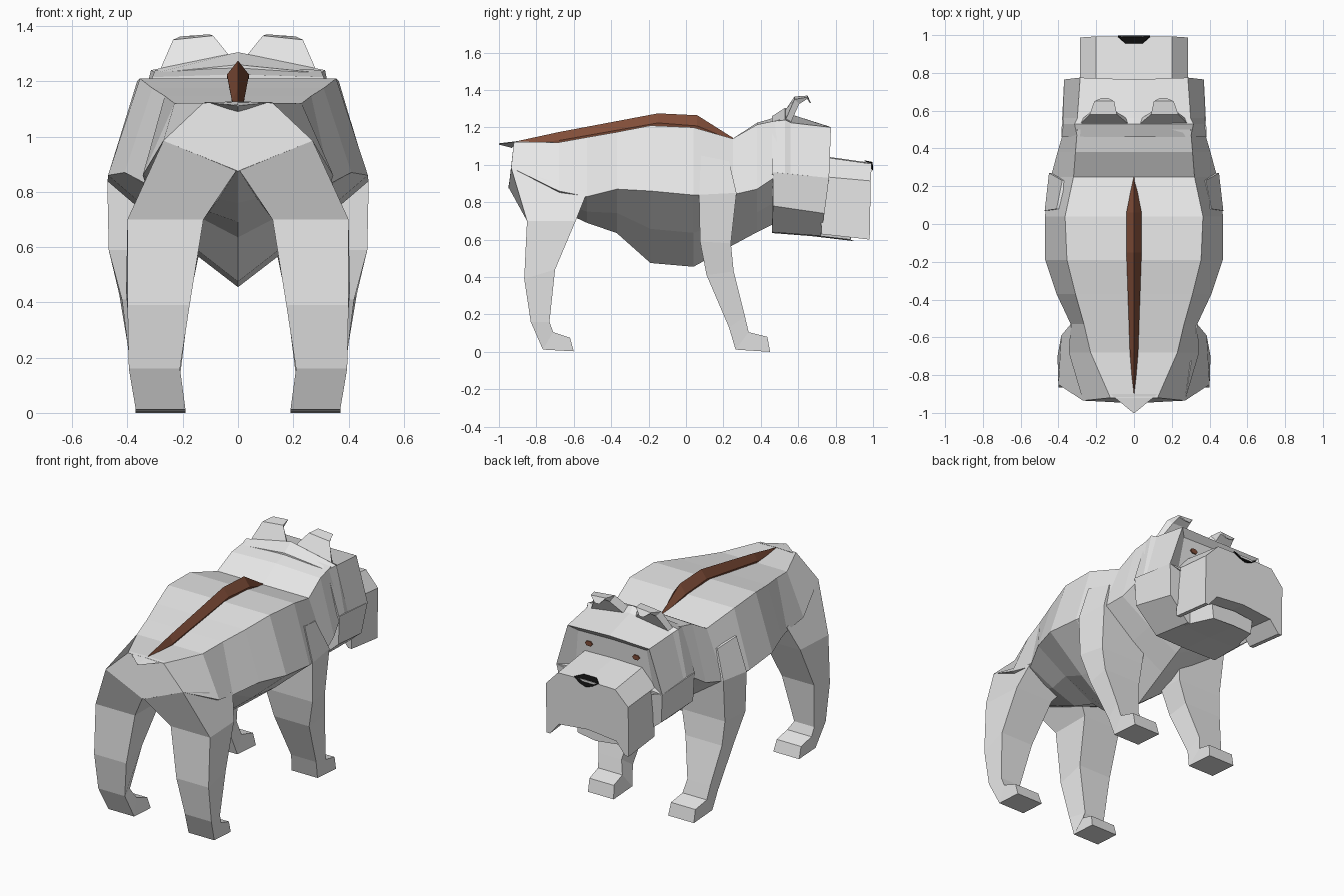
import bpy, bmesh, math


def material(name, rgb):
    m = bpy.data.materials.new(name)
    m.diffuse_color = (*rgb, 1)
    return m


GREY = material("light grey coat", (0.8, 0.8, 0.8))
BROWN = material("brown", (0.22, 0.075, 0.04))
BLACK = material("black", (0.004, 0.004, 0.004))


def finish(name, bm, mat):
    bmesh.ops.remove_doubles(bm, verts=bm.verts, dist=0.0005)
    bmesh.ops.recalc_face_normals(bm, faces=bm.faces)
    me = bpy.data.meshes.new(name)
    bm.to_mesh(me)
    bm.free()
    me.materials.append(mat)
    ob = bpy.data.objects.new(name, me)
    bpy.context.collection.objects.link(ob)
    return ob


def loft(name, rings, mat=GREY):
    """Skin closed rings with equal point counts and cap both ends."""
    bm = bmesh.new()
    vr = [[bm.verts.new(p) for p in r] for r in rings]
    n = len(vr[0])
    for a, b in zip(vr, vr[1:]):
        for i in range(n):
            j = (i + 1) % n
            bm.faces.new((a[i], a[j], b[j], b[i]))
    bm.faces.new(vr[0])
    bm.faces.new(vr[-1][::-1])
    return finish(name, bm, mat)


def both(half):
    """Complete a half ring that runs from top centre to bottom centre."""
    return half + [(-x, y, z) for x, y, z in half[-2:0:-1]]


def mirrored(name, rings, mat=GREY):
    for side, s in (("right", 1), ("left", -1)):
        loft(f"{side}_{name}", [[(x * s, y, z) for x, y, z in r] for r in rings], mat)


# Torso: y, top centre z, top edge (x, z), flank (x, z), belly z
torso = [
    (-0.68, 1.12, 0.23, 1.12, 0.345, 0.86, 0.76),
    (-0.53, 1.147, 0.265, 1.147, 0.335, 0.83, 0.69),
    (-0.37, 1.175, 0.31, 1.175, 0.41, 0.87, 0.635),
    (-0.19, 1.21, 0.355, 1.21, 0.47, 0.86, 0.475),
    (0.04, 1.20, 0.365, 1.20, 0.472, 0.838, 0.455),
    (0.25, 1.14, 0.32, 1.14, 0.44, 0.84, 0.57),
    (0.38, 1.225, 0.31, 1.215, 0.405, 0.87, 0.64),
    (0.50, 1.26, 0.30, 1.24, 0.37, 0.95, 0.70),
]
rings = [both([(0, -0.92, 1.125), (0.125, -0.92, 1.122), (0.27, -0.935, 0.985),
               (0.135, -0.942, 0.93), (0, -0.95, 0.875)])]
for y, tz, ex, ez, fx, fz, bz in torso:
    rings.append(both([(0, y, tz), (ex, y, ez), (fx, y, fz),
                       (fx * 0.5, y, (fz + bz) / 2 - 0.01), (0, y, bz)]))
loft("torso", rings)

# Stub tail
loft("tail", [both([(0, -0.9, 1.127), (0.125, -0.9, 1.124), (0, -0.93, 1.09)]),
              both([(0, -1.0, 1.115), (0.004, -1.0, 1.112), (0, -1.0, 1.108)])])

# Upper head, with the face sunk behind the brow and cheeks
loft("head", [
    both([(0, 0.46, 1.26), (0.30, 0.46, 1.23), (0.385, 0.46, 0.95), (0, 0.46, 0.85)]),
    both([(0, 0.53, 1.305), (0.315, 0.53, 1.24), (0.375, 0.53, 0.95), (0, 0.53, 0.85)]),
    both([(0, 0.56, 1.27), (0.30, 0.56, 1.225), (0.375, 0.56, 0.95), (0, 0.56, 0.85)]),
    both([(0, 0.765, 1.205), (0.285, 0.775, 1.20), (0.37, 0.765, 0.93), (0, 0.76, 0.85)]),
    both([(0, 0.735, 1.17), (0.24, 0.735, 1.165), (0.27, 0.715, 0.94), (0, 0.715, 0.87)]),
])

# Cheeks and lower jaw
loft("cheeks", [
    both([(0, 0.46, 0.97), (0.385, 0.465, 0.96), (0.375, 0.465, 0.78),
          (0.22, 0.46, 0.64), (0, 0.46, 0.635)]),
    both([(0, 0.74, 0.95), (0.37, 0.765, 0.93), (0.345, 0.74, 0.74),
          (0.20, 0.72, 0.62), (0, 0.72, 0.615)]),
])
loft("lower_jaw", [
    both([(0, 0.66, 0.75), (0.22, 0.66, 0.75), (0.20, 0.66, 0.625), (0, 0.66, 0.62)]),
    both([(0, 0.90, 0.69), (0.15, 0.88, 0.69), (0.14, 0.88, 0.60), (0, 0.90, 0.592)]),
])


# Muzzle with hanging lips
def muzzle_ring(y_top, y_low, dz):
    return both([(0, y_top, 1.045 + dz), (0.2, y_top, 1.04 + dz),
                 (0.287, (y_top + y_low) / 2, 0.935 + dz * 0.6),
                 (0.287, y_low, 0.625 + dz * 0.7), (0.262, y_low, 0.625 + dz * 0.7),
                 (0.2, y_low, 0.70 + dz * 0.7), (0, y_low, 0.72 + dz * 0.7)])


loft("muzzle", [muzzle_ring(0.70, 0.725, 0.006), muzzle_ring(0.993, 0.982, -0.035)])

# Nose, wrapping from the top of the muzzle on to its front
loft("nose", [
    [(-0.045, 0.955, 1.018), (0.045, 0.955, 1.018), (0.085, 0.99, 1.011), (0.045, 0.996, 0.985),
     (0, 0.996, 0.97), (-0.045, 0.996, 0.985), (-0.085, 0.99, 1.011)],
    [(-0.045, 0.955, 1.024), (0.045, 0.955, 1.024), (0.085, 0.998, 1.015), (0.045, 0.999, 0.985),
     (0, 0.999, 0.97), (-0.045, 0.999, 0.985), (-0.085, 0.998, 1.015)],
], BLACK)


# Eyes
def eye_ring(y):
    return [(0.165 + 0.026 * math.cos(a * math.pi / 3), y,
             1.10 + 0.017 * math.sin(a * math.pi / 3)) for a in range(6)]


mirrored("eye", [eye_ring(0.73), eye_ring(0.737)], BROWN)

# Ears folded forward
mirrored("ear", [
    [(0.025, 0.525, 1.285), (0.285, 0.53, 1.235), (0.27, 0.56, 1.225), (0.04, 0.56, 1.255)],
    [(0.09, 0.58, 1.365), (0.235, 0.58, 1.35), (0.215, 0.605, 1.325), (0.11, 0.605, 1.33)],
    [(0.105, 0.65, 1.37), (0.21, 0.65, 1.362), (0.205, 0.648, 1.352), (0.11, 0.648, 1.358)],
    [(0.14, 0.668, 1.33), (0.17, 0.668, 1.33), (0.17, 0.662, 1.33), (0.14, 0.662, 1.33)],
])


# Legs: each ring has a back edge and a front edge (x outer, x inner, y, z)
def leg_ring(back, front):
    (bo, bi, by, bz), (fo, fi, fy, fz) = back, front
    return [(bo, by, bz), (fo, fy, fz), (fi, fy, fz), (bi, by, bz)]


mirrored("hind_leg", [
    [(0.27, -0.935, 0.985), (0.335, -0.53, 0.85), (0.05, -0.55, 0.80), (0.005, -0.948, 0.878)],
    leg_ring((0.40, 0.125, -0.85, 0.70), (0.385, 0.125, -0.59, 0.70)),
    leg_ring((0.40, 0.175, -0.865, 0.39), (0.405, 0.18, -0.70, 0.44)),
    leg_ring((0.395, 0.21, -0.83, 0.16), (0.385, 0.245, -0.73, 0.16)),
    leg_ring((0.37, 0.19, -0.765, 0.012), (0.38, 0.21, -0.71, 0.105)),
    leg_ring((0.37, 0.19, -0.60, 0.003), (0.37, 0.20, -0.62, 0.075)),
])
mirrored("front_leg", [
    leg_ring((0.41, 0.12, 0.08, 1.05), (0.38, 0.12, 0.23, 1.02)),
    leg_ring((0.473, 0.12, 0.07, 0.84), (0.45, 0.12, 0.27, 0.85)),
    leg_ring((0.468, 0.14, 0.075, 0.59), (0.44, 0.14, 0.24, 0.58)),
    leg_ring((0.42, 0.175, 0.11, 0.41), (0.43, 0.175, 0.255, 0.43)),
    leg_ring((0.385, 0.21, 0.23, 0.13), (0.39, 0.23, 0.315, 0.19)),
    leg_ring((0.37, 0.19, 0.265, 0.012), (0.38, 0.21, 0.335, 0.105)),
    leg_ring((0.37, 0.19, 0.45, 0.0), (0.37, 0.20, 0.435, 0.08)),
])

# Ridge of darker fur along the spine: y, crest z, half width, base z
spine = [(-0.91, 1.125, 0.003, 1.11), (-0.68, 1.175, 0.022, 1.10), (-0.15, 1.275, 0.04, 1.19),
         (0.06, 1.265, 0.04, 1.17), (0.25, 1.145, 0.003, 1.12)]
loft("back_ridge", [both([(0, y, z), (w, y, z - (z - b) * 0.6), (w * 0.8, y, b), (0, y, b)])
                    for y, z, w, b in spine], BROWN)
